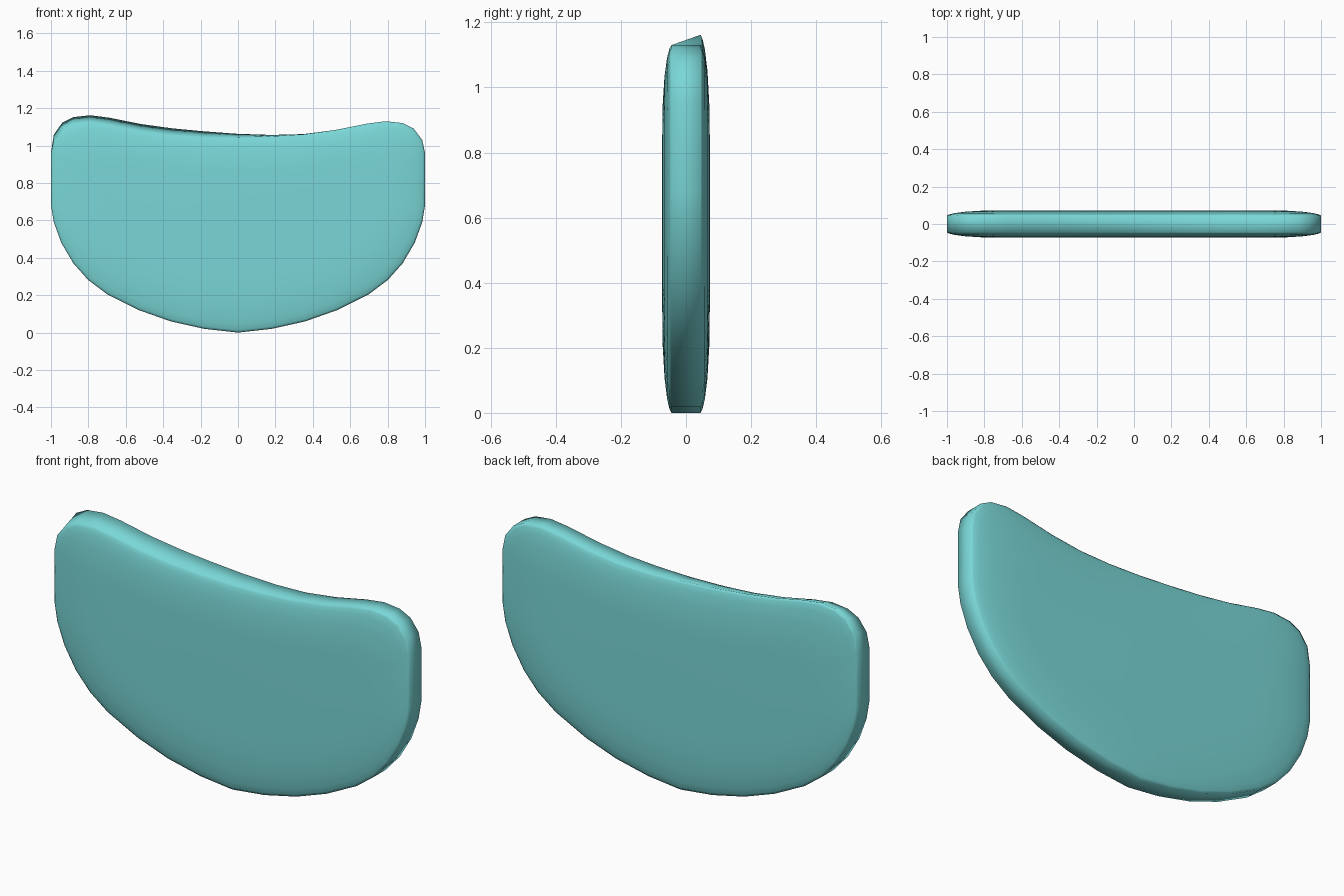
import bpy, bmesh

if "Cube" in bpy.data.objects:
    bpy.data.objects.remove(bpy.data.objects["Cube"])

# Right half of the pad outline (x, z), from bottom centre to top centre
HALF = [(0, 0.0), (0.18, 0.02), (0.36, 0.06), (0.53, 0.12), (0.70, 0.205),
        (0.80, 0.28), (0.88, 0.37), (0.945, 0.48), (0.985, 0.59), (1, 0.68),
        (1, 0.82), (1, 0.96), (0.985, 1.03), (0.94, 1.09), (0.88, 1.12),
        (0.79, 1.13), (0.69, 1.117), (0.52, 1.083), (0.35, 1.06),
        (0.18, 1.049), (0, 1.045)]
OUTLINE = HALF + [(-x, z) for x, z in HALF[-2:0:-1]]

# Rounded edge section: (inset, half thickness)
EDGE = [(0, 0.045), (0.012, 0.051), (0.04, 0.058), (0.10, 0.066),
        (0.19, 0.0715), (0.29, 0.073)]
SECTION = [(d, -y) for d, y in reversed(EDGE)] + EDGE
CENTRE_Z = 0.6


def back_lift(x, z, d):
    """The rear rim rises gently towards the left end."""
    if z < 0.95:
        return 0
    along = min(1, max(0, (0.45 - x) / 0.85))
    end = min(1, max(0, (z - 0.96) / 0.08))
    return 0.032 * along * along * (3 - 2 * along) * end * max(0, 1 - d / 0.19)


# Pad body: rings shrinking towards both faces
bm = bmesh.new()
rings = []
for d, y in SECTION:
    ring = []
    for x, z in OUTLINE:
        lift = back_lift(x, z, d) if y > 0 else 0
        s = 1 - d / 0.56
        ring.append(bm.verts.new((x * (1 - d), y,
                                  CENTRE_Z + (z - CENTRE_Z) * s + lift)))
    rings.append(ring)
n = len(OUTLINE)
for a, b in zip(rings, rings[1:]):
    for i in range(n):
        j = (i + 1) % n
        bm.faces.new((a[i], a[j], b[j], b[i]))
# Flat front and back faces, filled in strips between lower and upper edge
for ring in (rings[0], rings[-1]):
    bm.faces.new(ring)
bmesh.ops.recalc_face_normals(bm, faces=bm.faces)
for f in bm.faces:
    f.smooth = True

mesh = bpy.data.meshes.new("cushion_pad")
bm.to_mesh(mesh)
bm.free()
pad = bpy.data.objects.new("cushion_pad", mesh)
bpy.context.collection.objects.link(pad)

mat = bpy.data.materials.new("turquoise")
mat.diffuse_color = (0.195, 0.68, 0.68, 1)
mat.use_nodes = True
mat.node_tree.nodes["Principled BSDF"].inputs["Base Color"].default_value = mat.diffuse_color
mesh.materials.append(mat)
